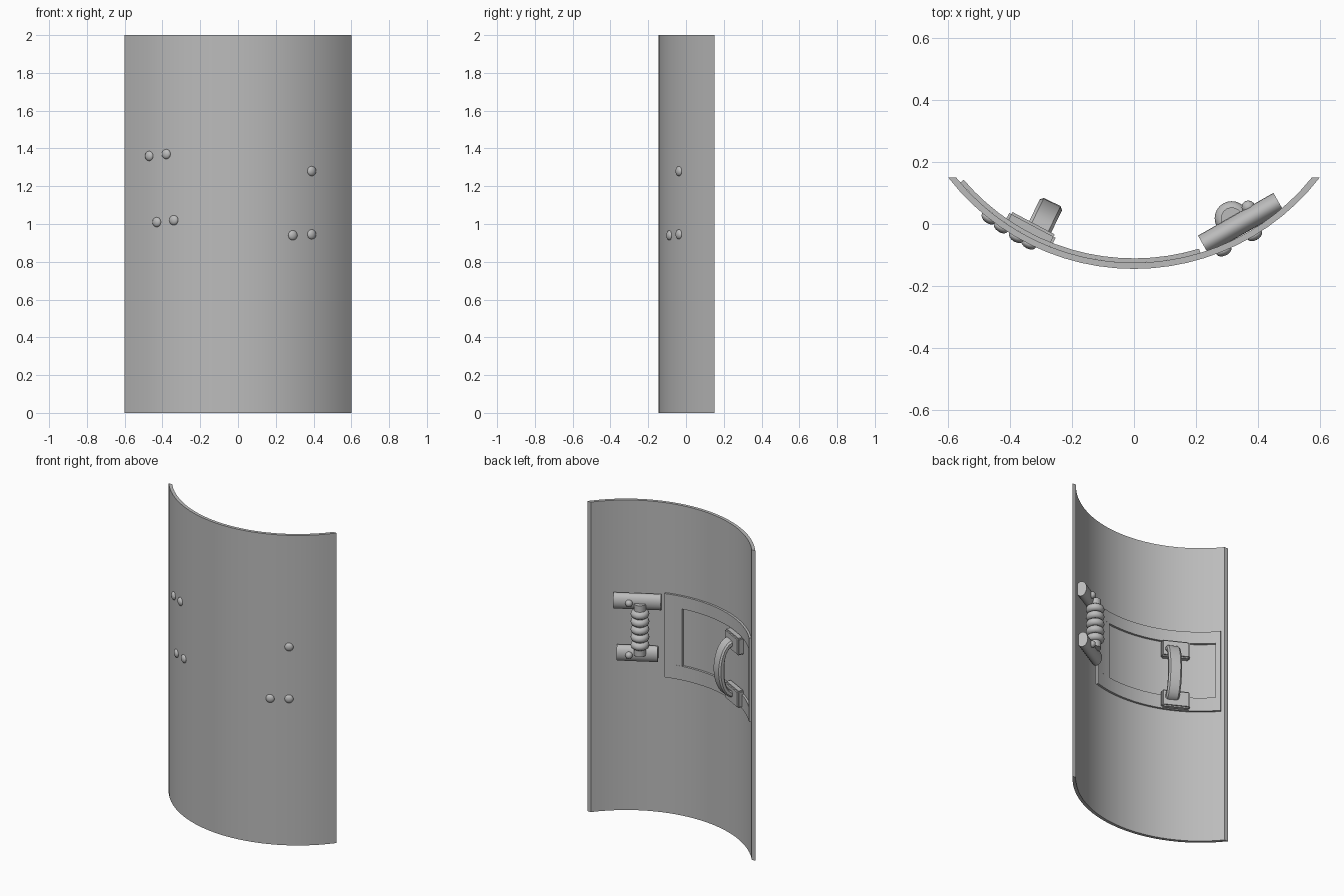
import bpy, bmesh
from math import sin, cos, acos, asin, pi, radians
from mathutils import Matrix, Vector

if "Cube" in bpy.data.objects:
    bpy.data.objects.remove(bpy.data.objects["Cube"], do_unlink=True)

CY = 0.612                  # centre of the shield's curvature (y)
R_OUT, R_IN = 0.757, 0.737  # outer and inner shield radius

grey = bpy.data.materials.new("plain_grey")
grey.use_nodes = True
grey.diffuse_color = (0.5, 0.5, 0.5, 1)
grey.node_tree.nodes["Principled BSDF"].inputs["Base Color"].default_value = (0.5, 0.5, 0.5, 1)


def finish(name, bm, angle=0.0, radius=None, z=0.0):
    """Turn a bmesh into an object, optionally seated on the curve at an angle.
    Local axes there: x along the curve, y inward, z up."""
    bmesh.ops.recalc_face_normals(bm, faces=bm.faces)
    mesh = bpy.data.meshes.new(name)
    bm.to_mesh(mesh)
    bm.free()
    mesh.materials.append(grey)
    ob = bpy.data.objects.new(name, mesh)
    bpy.context.collection.objects.link(ob)
    if radius is not None:
        ob.location = (radius * sin(angle), CY - radius * cos(angle), z)
        ob.rotation_euler.z = angle
    bpy.ops.object.select_all(action='DESELECT')
    ob.select_set(True)
    bpy.context.view_layer.objects.active = ob
    bpy.ops.object.shade_smooth_by_angle(angle=radians(35))
    return ob


def add_panel(bm, outer, inner, z0, z1, segs):
    """Curved slab; outer and inner are (radius, start angle, end angle)."""
    def arc(r, a0, a1):
        return [(r * sin(a), CY - r * cos(a))
                for a in (a0 + (a1 - a0) * i / segs for i in range(segs + 1))]
    rings = []
    for o, i in zip(arc(*outer), arc(*inner)):
        rings.append([bm.verts.new((*p, z)) for p, z in ((o, z0), (o, z1), (i, z1), (i, z0))])
    for a, b in zip(rings, rings[1:]):
        for k in range(4):
            m = (k + 1) % 4
            bm.faces.new((a[k], b[k], b[m], a[m]))
    bm.faces.new(rings[0])
    bm.faces.new(rings[-1][::-1])


def box(size, bevel=0.0):
    bm = bmesh.new()
    bmesh.ops.create_cube(bm, size=1, matrix=Matrix.Diagonal((*size, 1)))
    if bevel:
        bmesh.ops.bevel(bm, geom=bm.edges[:], offset=bevel, segments=2, affect='EDGES')
    return bm


# Shield shell, its side edges cut level
half_out, half_in = (acos((CY - 0.15) / r) for r in (R_OUT, R_IN))
bm = bmesh.new()
add_panel(bm, (R_OUT, -half_out, half_out), (R_IN, -half_in, half_in), 0, 2, 24)
finish("shield_shell", bm)

# Thin window frame on the inner side
R_FRAME = R_IN - 0.014
left, win_left, win_right, right = (asin(x / R_FRAME) for x in (-0.55, -0.53, 0.1, 0.21))
bm = bmesh.new()
for a0, a1, z0, z1, n in ((left, right, 0.88, 0.97, 16), (left, right, 1.34, 1.42, 16),
                          (left, win_left, 0.97, 1.34, 2), (win_right, right, 0.97, 1.34, 3)):
    add_panel(bm, (R_IN, a0, a1), (R_FRAME, a0, a1), z0, z1, n)
finish("window_frame", bm)

# Rivets on the front
for i, (x, z) in enumerate(((-0.47, 1.36), (-0.38, 1.37), (-0.43, 1.01), (-0.34, 1.02),
                            (0.39, 1.28), (0.29, 0.94), (0.39, 0.945))):
    bm = bmesh.new()
    bmesh.ops.create_uvsphere(bm, u_segments=16, v_segments=10, radius=0.026,
                              matrix=Matrix.Diagonal((1, 0.6, 1, 1)))
    finish(f"rivet_{i + 1}", bm, asin(x / R_OUT), R_OUT, z)

# Carry handle: two mounting plates and a bowed strap
H_ANG = radians(-28)
for name, z in (("lower", 0.94), ("upper", 1.28)):
    finish(f"handle_plate_{name}", box((0.17, 0.045, 0.11), 0.008), H_ANG, R_IN - 0.024, z)

bm = bmesh.new()
rings = []
STEPS = 16
for i in range(STEPS + 1):
    t = pi * i / STEPS
    centre = Vector((0, 0.025 + 0.09 * sin(t) ** 0.8, -0.165 * cos(t)))
    out = Vector((0, sin(t) / 0.165, -cos(t) / 0.09)).normalized()
    # Rounded strap section
    rings.append([bm.verts.new(centre + Vector((sx * w, 0, 0)) + out * d)
                  for sx, w, d in ((-1, 0.04, -0.01), (-1, 0.04, 0.01), (-1, 0.03, 0.02),
                                   (1, 0.03, 0.02), (1, 0.04, 0.01), (1, 0.04, -0.01),
                                   (1, 0.03, -0.02), (-1, 0.03, -0.02))])
for a, b in zip(rings, rings[1:]):
    for k in range(8):
        m = (k + 1) % 8
        bm.faces.new((a[k], b[k], b[m], a[m]))
bm.faces.new(rings[0])
bm.faces.new(rings[-1])
finish("handle_strap", bm, radians(-26), R_IN, 1.11)

# Ribbed grip: two cross bars with bolts, a core and stacked rings
G_ANG = radians(29.5)
for name, z, length in (("lower", 1.03, 0.24), ("upper", 1.365, 0.28)):
    bm = bmesh.new()
    bmesh.ops.create_cone(bm, cap_ends=True, segments=20, radius1=0.05, radius2=0.05, depth=length,
                          matrix=Matrix.Diagonal((1, 0.68, 1, 1)) @ Matrix.Rotation(pi / 2, 4, 'Y'))
    finish(f"grip_bar_{name}", bm, G_ANG, R_IN - 0.036, z)
    bm = bmesh.new()
    bmesh.ops.create_uvsphere(bm, u_segments=12, v_segments=8, radius=0.022)
    finish(f"grip_bolt_{name}", bm, G_ANG + 0.07, R_IN - 0.068, z)

bm = bmesh.new()
bmesh.ops.create_cone(bm, cap_ends=True, segments=16, radius1=0.035, radius2=0.035, depth=0.33)
finish("grip_core", bm, radians(28), R_IN - 0.065, 1.2)

for i in range(5):
    bpy.ops.mesh.primitive_torus_add(major_segments=24, minor_segments=10,
                                     major_radius=0.03, minor_radius=0.025)
    ring = bpy.context.object
    ring.name = f"grip_ring_{i + 1}"
    a, r = radians(28), R_IN - 0.065
    ring.location = (r * sin(a), CY - r * cos(a), 1.1 + 0.05 * i)
    ring.data.materials.append(grey)
    bpy.ops.object.shade_smooth_by_angle(angle=radians(60))
